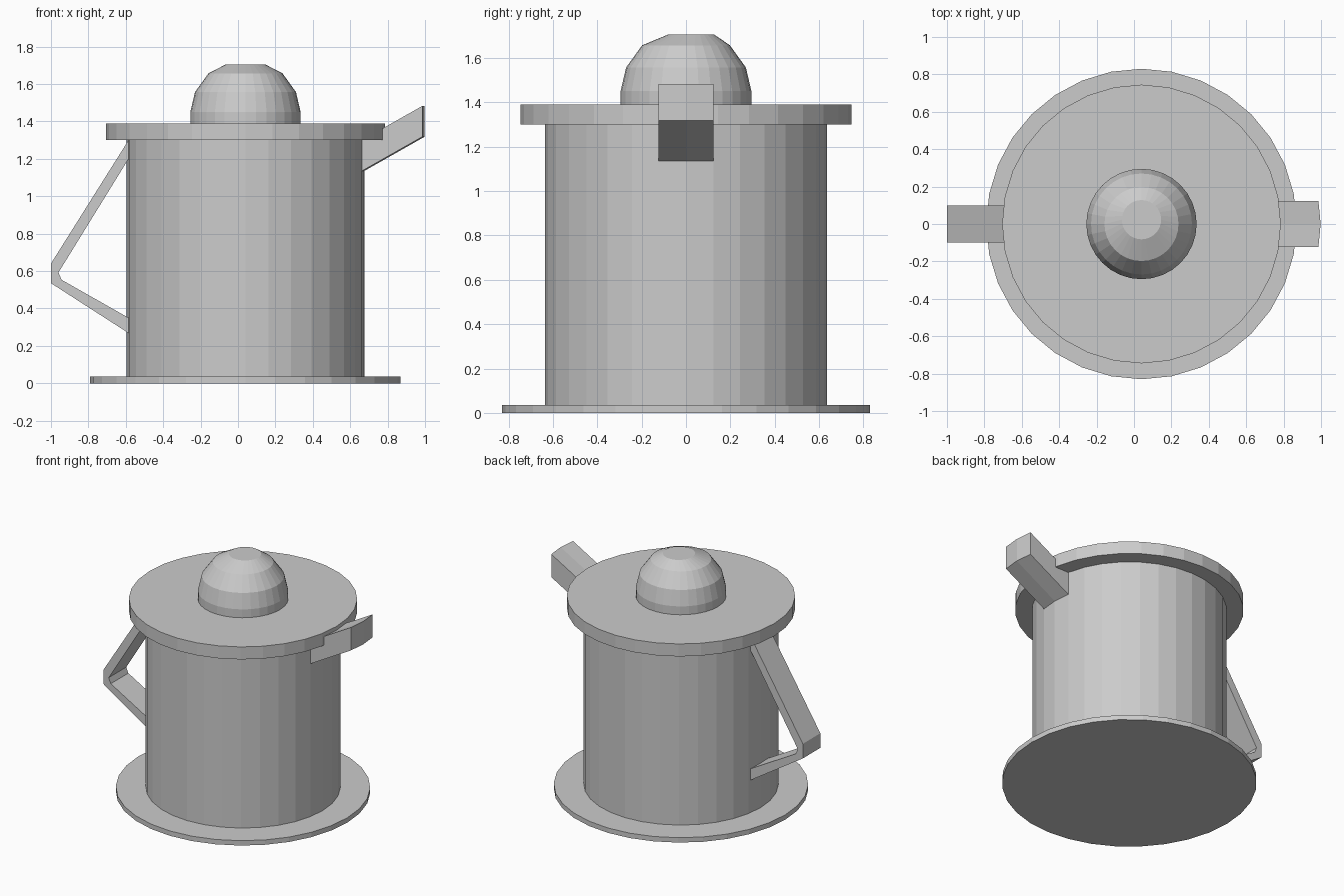
import bpy, bmesh
from math import sin, cos, pi

if "Cube" in bpy.data.objects:
    bpy.data.objects.remove(bpy.data.objects["Cube"])

CX, SIDES = 0.04, 32          # axis of the round parts, facets per ring
BODY_R, BODY_TOP = 0.635, 1.30


def finish(name, bm):
    bmesh.ops.recalc_face_normals(bm, faces=bm.faces)
    mesh = bpy.data.meshes.new(name)
    bm.to_mesh(mesh)
    bm.free()
    obj = bpy.data.objects.new(name, mesh)
    bpy.context.collection.objects.link(obj)
    return obj


def point(r, a, z, dy=0.0):
    return (CX + r * cos(a), dy + r * sin(a), z)


def lathe(name, profile, cap_bottom=False, cap_top=False):
    """Faceted rings from (radius, z[, y shift]) points, optionally capped."""
    bm = bmesh.new()
    rings = []
    for r, z, *dy in profile:
        shift = dy[0] if dy else 0.0
        rings.append([bm.verts.new(point(r, 2 * pi * i / SIDES, z, shift))
                      for i in range(SIDES)])
    for lo, hi in zip(rings, rings[1:]):
        for i in range(SIDES):
            j = (i + 1) % SIDES
            bm.faces.new((lo[i], lo[j], hi[j], hi[i]))
    if cap_bottom:
        bm.faces.new(rings[0][::-1])
    if cap_top:
        bm.faces.new(rings[-1])
    obj = finish(name, bm)
    # open shells: make sure walls face away from the axis
    side = max(obj.data.polygons, key=lambda p: p.normal.xy.length)
    out = side.center.copy()
    out.x -= CX
    if side.normal.xy.dot(out.xy) < 0:
        obj.data.flip_normals()
    return obj


# Round parts, open where they meet so no faces are buried
lathe("base_plate", [(0.83, 0), (0.83, 0.035), (BODY_R, 0.035)], cap_bottom=True)
lathe("body", [(BODY_R, 0.035), (BODY_R, BODY_TOP)])
lathe("lid", [(BODY_R, BODY_TOP), (0.745, BODY_TOP), (0.745, 1.39), (0.295, 1.39)])
lathe("lid_knob", [(0.295, 1.39), (0.295, 1.45), (0.27, 1.557), (0.198, 1.657),
                   (0.105, 1.705, 0.023)], cap_top=True)

# Handle: bent strap profile extruded across y
outer = [(-0.585, 1.30), (-1.0, 0.64), (-1.0, 0.535), (-0.585, 0.268)]
inner = [(-0.585, 1.20), (-0.96, 0.592), (-0.943, 0.553), (-0.585, 0.35)]
bm = bmesh.new()
strips = [[[bm.verts.new((x, y, z)) for x, z in line] for line in (outer, inner)]
          for y in (-0.1, 0.1)]
(fo, fi), (bo, bi) = strips
for a, b in ((fo, fi), (bo, bi), (fo, bo), (fi, bi)):
    for k in range(3):
        bm.faces.new((a[k], a[k + 1], b[k + 1], b[k]))
for k in (0, 3):
    bm.faces.new((fo[k], fi[k], bi[k], bo[k]))
finish("handle", bm)

# Spout: two body facets pushed outward and up
bm = bmesh.new()
step = 2 * pi / SIDES
low, high = [[bm.verts.new(point(BODY_R, k * step, z)) for k in (-1, 0, 1)]
             for z in (1.135, BODY_TOP)]
facets = [bm.faces.new((low[k], low[k + 1], high[k + 1], high[k])) for k in (0, 1)]
ext = bmesh.ops.extrude_face_region(bm, geom=facets, use_keep_orig=True)
moved = [g for g in ext["geom"] if isinstance(g, bmesh.types.BMVert)]
bmesh.ops.translate(bm, verts=moved, vec=(0.323, 0, 0.183))
finish("spout", bm)
